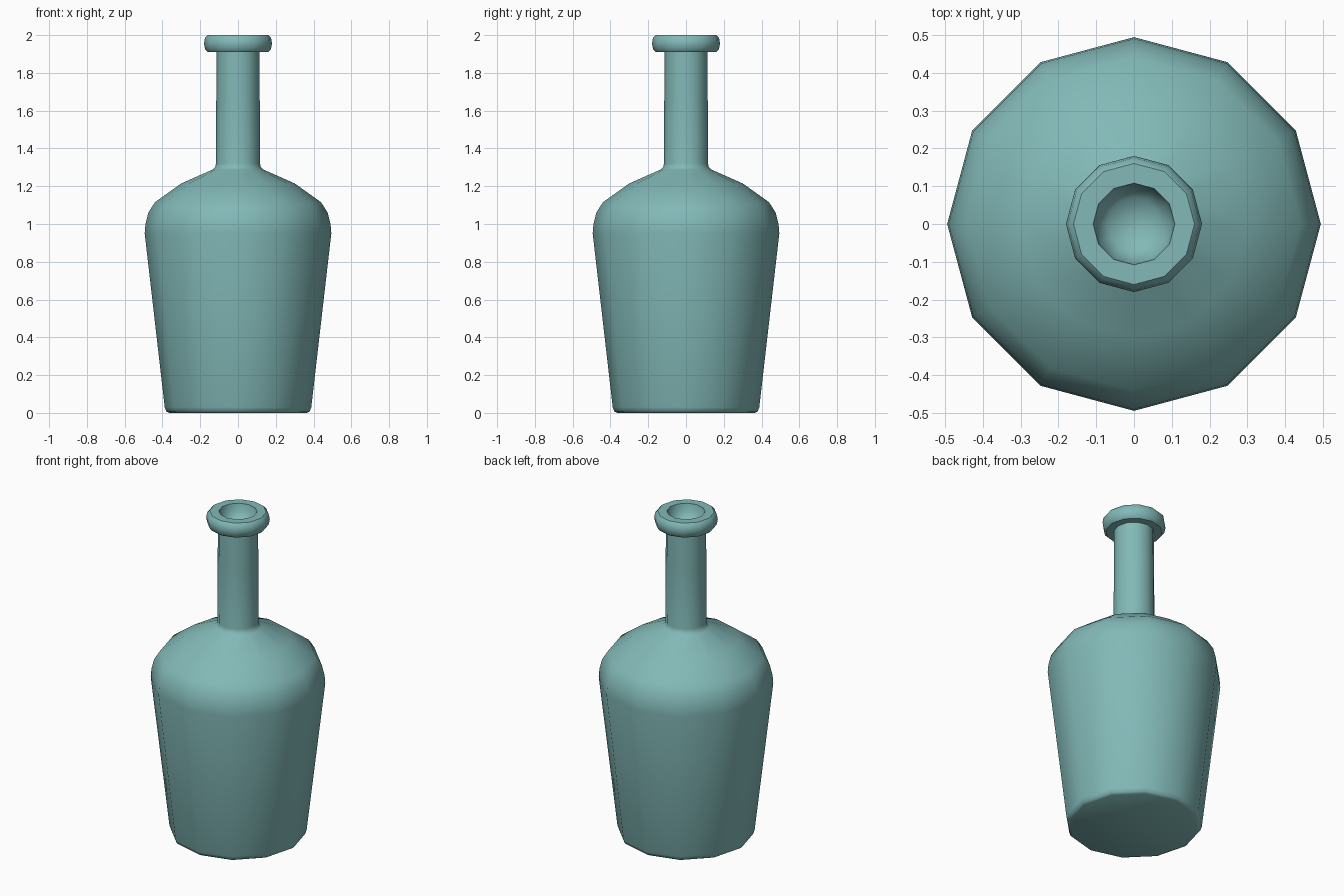
import bpy, bmesh, math

cube = bpy.data.objects.get("Cube")
if cube:
    bpy.data.objects.remove(cube, do_unlink=True)

SIDES = 12

glass = bpy.data.materials.new("teal glass")
glass.use_nodes = True
colour = (0.223, 0.485, 0.474, 1)
glass.diffuse_color = colour
glass.node_tree.nodes["Principled BSDF"].inputs["Base Color"].default_value = colour


def lathe(name, profile):
    """Spin a (radius, height) profile around z into a faceted solid."""
    bm = bmesh.new()
    verts = [bm.verts.new((r, 0, z)) for r, z in profile]
    edges = [bm.edges.new(pair) for pair in zip(verts, verts[1:])]
    bmesh.ops.spin(bm, geom=verts + edges, cent=(0, 0, 0), axis=(0, 0, 1),
                   angle=math.tau, steps=SIDES, use_duplicate=False)
    bmesh.ops.remove_doubles(bm, verts=bm.verts, dist=0.0005)
    bmesh.ops.recalc_face_normals(bm, faces=bm.faces)
    mesh = bpy.data.meshes.new(name)
    bm.to_mesh(mesh)
    bm.free()
    mesh.materials.append(glass)
    obj = bpy.data.objects.new(name, mesh)
    bpy.context.collection.objects.link(obj)
    bpy.ops.object.select_all(action='DESELECT')
    obj.select_set(True)
    bpy.context.view_layer.objects.active = obj
    bpy.ops.object.shade_smooth_by_angle(angle=math.radians(42))
    return obj


# Base, tapered body, rounded shoulder, neck, lip and hollow mouth
base = [(0, 0), (0.365, 0), (0.38, 0.008), (0.388, 0.03)]
body = [(0.494, 0.95), (0.49, 1.0), (0.475, 1.06), (0.44, 1.115)]
shoulder = [(0.3, 1.215), (0.135, 1.288), (0.121, 1.3), (0.117, 1.32)]
neck = [(0.115, 1.68), (0.114, 1.91)]
lip = [(0.16, 1.91), (0.174, 1.925), (0.18, 1.955), (0.175, 1.985), (0.16, 2.0)]
mouth = [(0.108, 2.0), (0.1, 1.955), (0.07, 1.915), (0, 1.9)]

lathe("bottle", base + body + shoulder + neck + lip + mouth)
